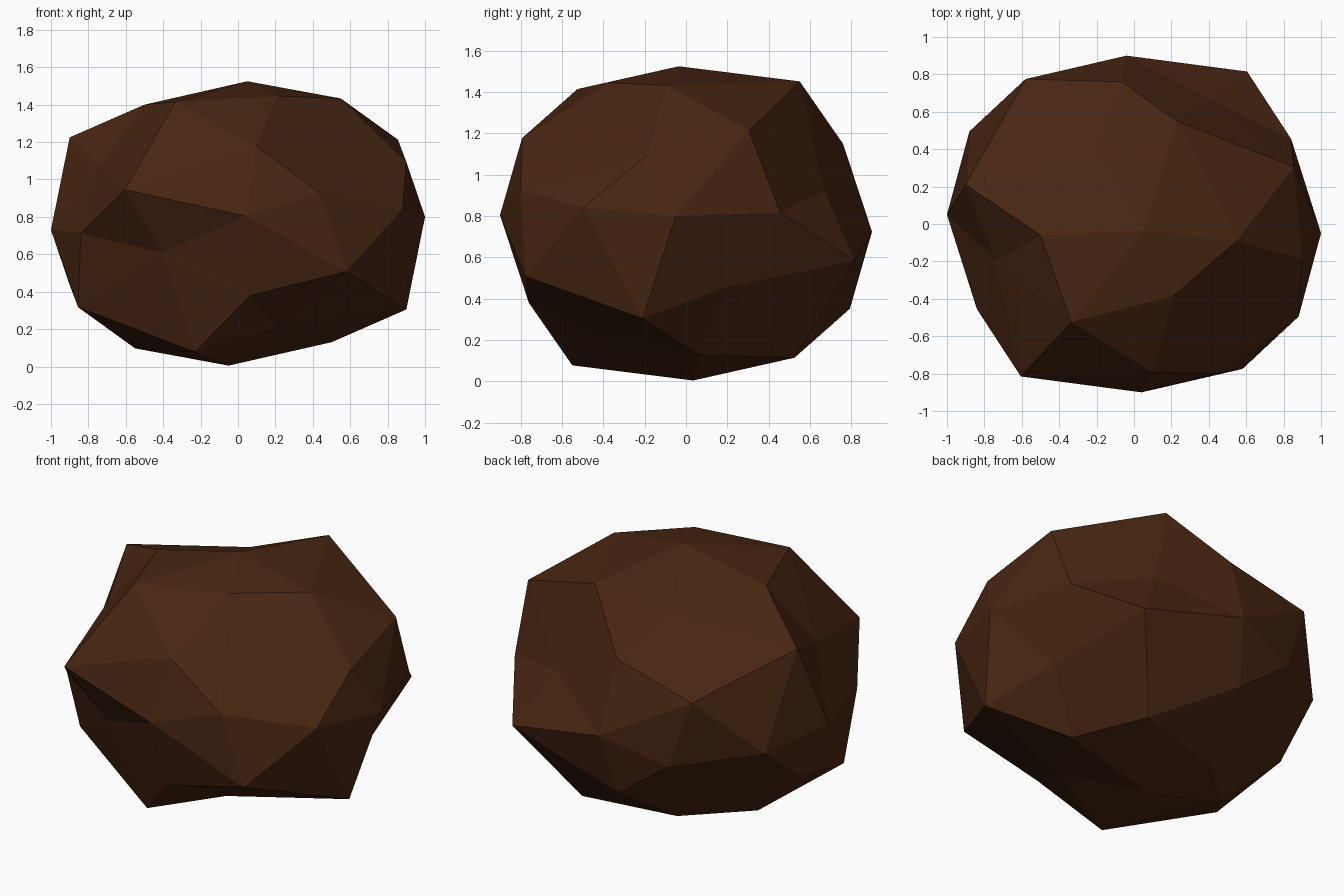
import bpy
import bmesh
from itertools import combinations
from mathutils import Vector

if "Cube" in bpy.data.objects:
    bpy.data.objects.remove(bpy.data.objects["Cube"])

MID_Z = 0.765  # the rock is symmetric through the point (0, 0, MID_Z)

# Six corners of a distorted icosahedron; a negative key is the opposite corner
corners = {
    1: (0.55, -0.09, 0.668), 2: (-0.50, -0.06, 0.635), 3: (0.88, -0.495, 0.077),
    4: (0.10, -0.793, 0.413), 5: (-0.84, -0.455, -0.052), 6: (0.065, -0.76, -0.385),
}

# Displaced edge midpoints, keyed by the two corners they join
midpoints = {
    (1, 2): (0.05, -0.035, 0.76), (2, 4): (-0.335, -0.525, 0.65),
    (1, 4): (0.21, -0.385, 0.681), (1, -6): (0.23, 0.55, 0.687),
    (2, -6): (-0.20, 0.40, 0.555), (2, -3): (-0.90, 0.21, 0.46),
    (1, -5): (0.855, 0.305, 0.448), (5, -3): (-1.0, 0.05, -0.035),
    (1, 3): (0.90, -0.19, 0.329), (3, 6): (0.58, -0.775, -0.257),
    (4, 6): (0.04, -0.90, 0.04), (4, 5): (-0.605, -0.815, 0.18),
    (5, 6): (-0.405, -0.67, -0.155), (2, 5): (-0.74, -0.195, 0.31),
    (3, 4): (0.44, -0.80, 0.16),
}

bm = bmesh.new()
centre = Vector((0, 0, MID_Z))
verts = {}
for sign in (1, -1):
    for k, co in corners.items():
        verts[frozenset([sign * k])] = bm.verts.new(centre + sign * Vector(co))
    for (a, b), co in midpoints.items():
        verts[frozenset([sign * a, sign * b])] = bm.verts.new(centre + sign * Vector(co))


def add_face(*keys):
    """Add a triangle that faces away from the centre."""
    tri = [verts[frozenset(k)] for k in keys]
    p, q, r = (v.co for v in tri)
    if (q - p).cross(r - p).dot(p + q + r - 3 * centre) < 0:
        tri.reverse()
    bm.faces.new(tri)


# Each set of three joined corners is split into four triangles
for a, b, c in combinations([s * k for s in (1, -1) for k in corners], 3):
    if all(frozenset(e) in verts for e in ((a, b), (b, c), (a, c))):
        add_face([a], [a, b], [a, c])
        add_face([b], [b, c], [a, b])
        add_face([c], [a, c], [b, c])
        add_face([a, b], [b, c], [a, c])

mesh = bpy.data.meshes.new("rock")
bm.to_mesh(mesh)
bm.free()

# Dark brown stone
brown = bpy.data.materials.new("dark_brown")
brown.diffuse_color = (0.065, 0.019, 0.006, 1.0)
brown.use_nodes = True
brown.node_tree.nodes["Principled BSDF"].inputs["Base Color"].default_value = brown.diffuse_color
mesh.materials.append(brown)

rock = bpy.data.objects.new("rock", mesh)
bpy.context.collection.objects.link(rock)
